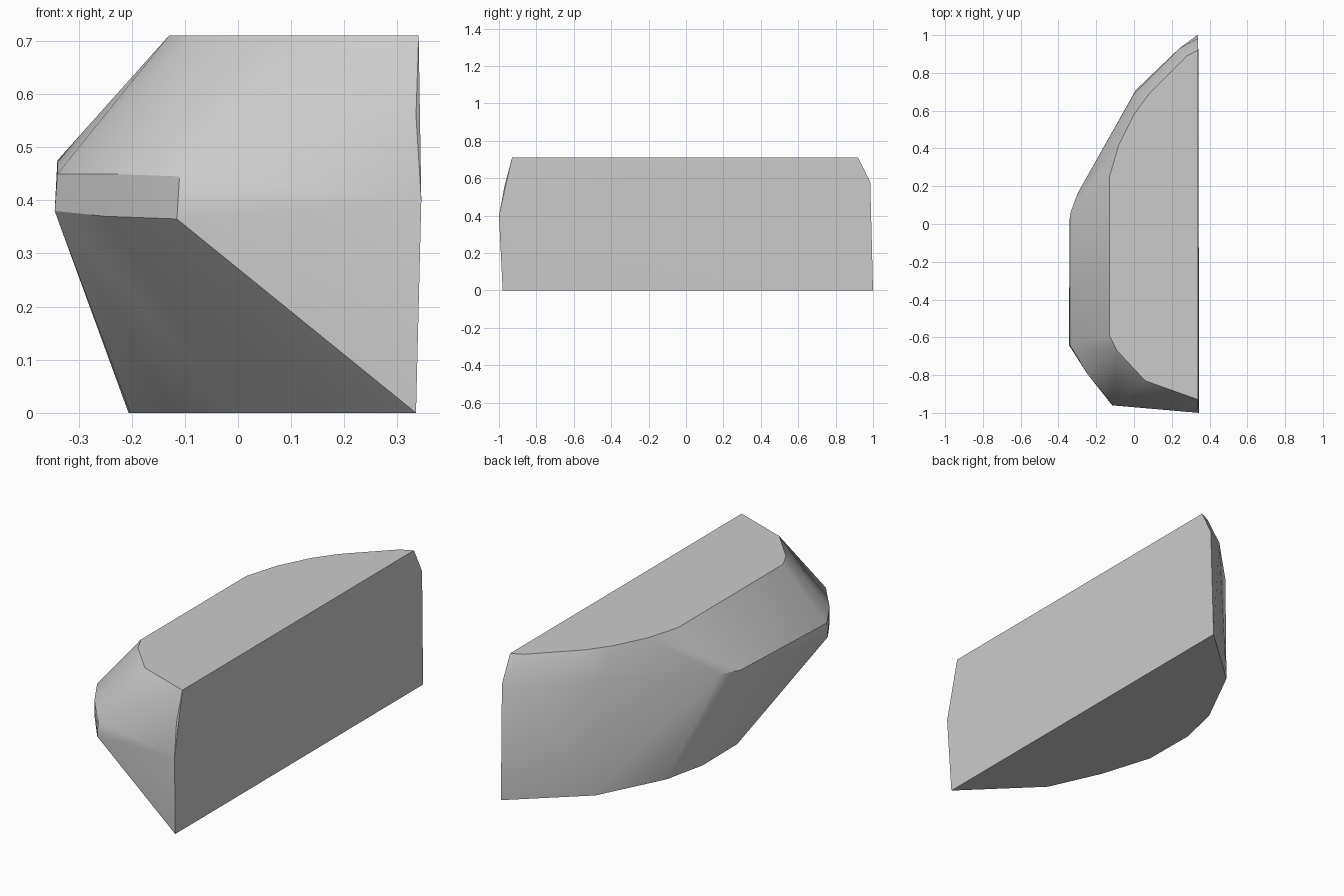
import bpy
import bmesh
import math

cube = bpy.data.objects.get("Cube")
if cube:
    bpy.data.objects.remove(cube, do_unlink=True)

# Single plain grey
grey = bpy.data.materials.new("plain grey")
grey.use_nodes = True
colour = (0.6, 0.6, 0.6, 1)
grey.diffuse_color = colour
grey.node_tree.nodes["Principled BSDF"].inputs["Base Color"].default_value = colour

# Flat base outline, from front to back
base = [(.335, -.98), (0, -.65), (-.12, -.385), (-.203, -.12), (-.206, .16),
        (-.157, .38), (-.077, .54), (.01, .71), (.335, 1)]

# Flat top outline, from front to back
top = [(.34, -.93), (.06, -.83), (-.09, -.67), (-.13, -.59), (-.13, .25),
       (-.08, .42), (0, .58), (.08, .69), (.28, .89), (.34, .92)]

# Widest line around the body, with the narrow front band
girdle = [(.345, -1, .4), (.335, -.97, .56),
          (-.115, -.96, .365), (-.11, -.96, .445),
          (-.25, -.79, .37), (-.25, -.79, .45),
          (-.345, -.64, .38), (-.34, -.64, .45),
          (-.34, .05, .475), (-.3, .16, .485), (0, .69, .57),
          (.24, .93, .58), (.34, .985, .58)]

points = [(x, y, 0) for x, y in base] + girdle + [(x, y, .71) for x, y in top]

# Wrap the outlines into one faceted solid
bm = bmesh.new()
for p in points:
    bm.verts.new(p)
hull = bmesh.ops.convex_hull(bm, input=bm.verts)
loose = [v for v in bm.verts if not v.link_faces]
bmesh.ops.delete(bm, geom=loose, context='VERTS')
bmesh.ops.dissolve_limit(bm, angle_limit=math.radians(1), verts=bm.verts, edges=bm.edges)
bmesh.ops.recalc_face_normals(bm, faces=bm.faces)

mesh = bpy.data.meshes.new("faceted_block")
bm.to_mesh(mesh)
bm.free()
mesh.materials.append(grey)
block = bpy.data.objects.new("faceted_block", mesh)
bpy.context.collection.objects.link(block)

# Soft sides, crisp rims
bpy.ops.object.select_all(action='DESELECT')
block.select_set(True)
bpy.context.view_layer.objects.active = block
bpy.ops.object.shade_smooth_by_angle(angle=math.radians(30))
